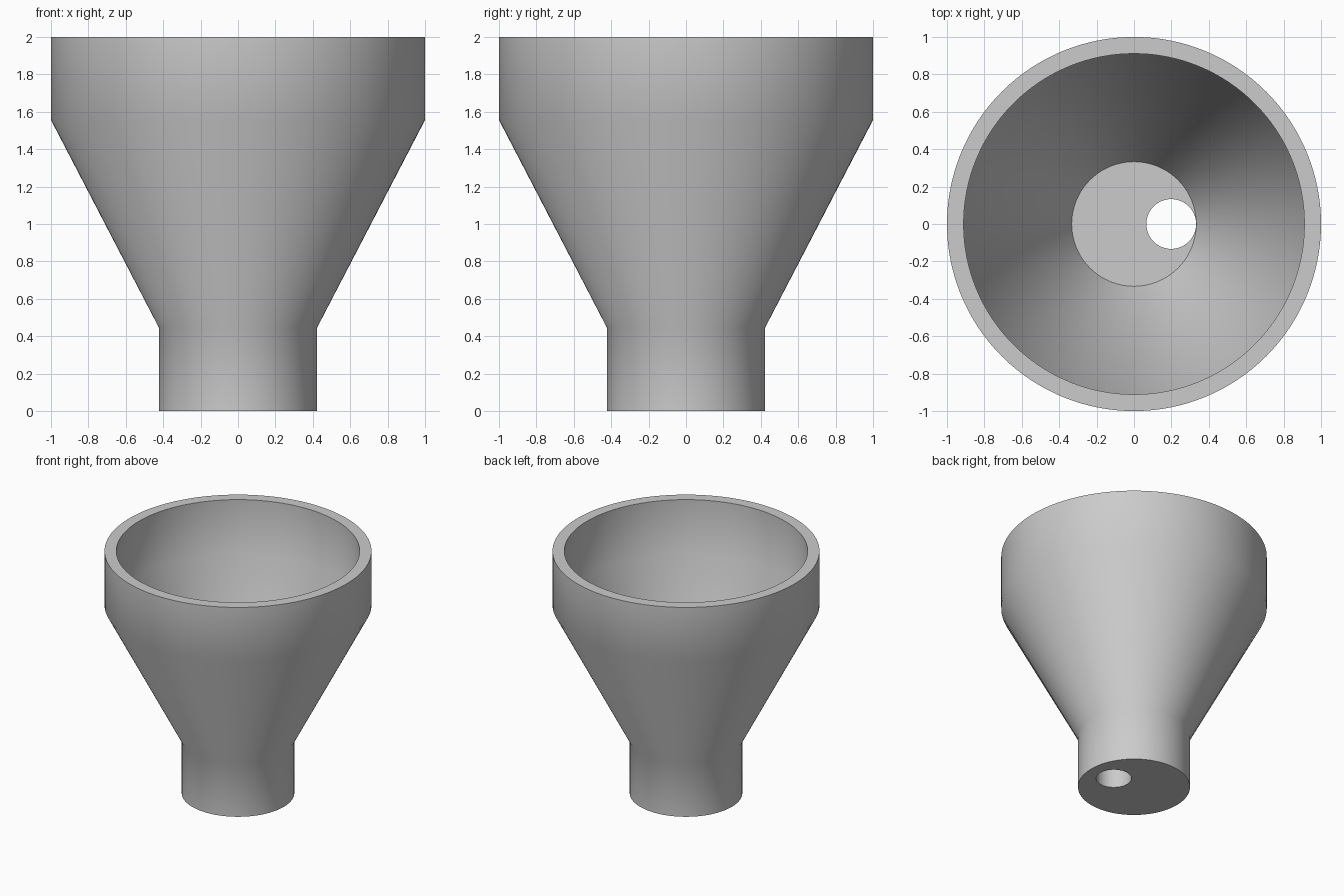
import bpy
import bmesh
from math import pi, radians
from mathutils import Matrix

cube = bpy.data.objects.get("Cube")
if cube:
    bpy.data.objects.remove(cube, do_unlink=True)

SEGMENTS = 128
NECK_Z, RIM_Z, TOP_Z = 0.444, 1.556, 2.0
WALL = 0.089
NECK_R, RIM_R = 0.422, 1.0


def make_material(name, grey):
    mat = bpy.data.materials.new(name)
    mat.use_nodes = True
    colour = (grey, grey, grey, 1)
    mat.diffuse_color = colour
    mat.node_tree.nodes["Principled BSDF"].inputs["Base Color"].default_value = colour
    return mat


def make_object(name, bm, mat):
    bmesh.ops.recalc_face_normals(bm, faces=bm.faces)
    mesh = bpy.data.meshes.new(name)
    bm.to_mesh(mesh)
    bm.free()
    mesh.materials.append(mat)
    obj = bpy.data.objects.new(name, mesh)
    bpy.context.collection.objects.link(obj)
    return obj


grey = make_material("light grey", 0.6)

# Funnel body: outer wall, flat rim, inner wall and solid neck, from one lathed profile
profile = [
    (0, 0), (NECK_R, 0), (NECK_R, NECK_Z), (RIM_R, RIM_Z), (RIM_R, TOP_Z),
    (RIM_R - WALL, TOP_Z), (RIM_R - WALL, RIM_Z), (NECK_R - WALL, NECK_Z), (0, NECK_Z),
]
bm = bmesh.new()
verts = [bm.verts.new((r, 0, z)) for r, z in profile]
edges = [bm.edges.new(pair) for pair in zip(verts, verts[1:])]
bmesh.ops.spin(bm, geom=verts + edges, cent=(0, 0, 0), axis=(0, 0, 1),
               angle=2 * pi, steps=SEGMENTS, use_duplicate=False)
bmesh.ops.remove_doubles(bm, verts=bm.verts, dist=0.0005)
funnel = make_object("funnel_body", bm, grey)

# Off-centre outlet hole through the neck
bm = bmesh.new()
bmesh.ops.create_cone(bm, cap_ends=True, segments=64, radius1=0.133, radius2=0.133,
                      depth=0.6, matrix=Matrix.Translation((0.199, 0, 0.222)))
cutter = make_object("outlet_cutter", bm, grey)
cutter.hide_render = True
cutter.hide_set(True)

hole = funnel.modifiers.new("outlet_hole", "BOOLEAN")
hole.operation = "DIFFERENCE"
hole.solver = "EXACT"
hole.object = cutter

bpy.ops.object.select_all(action="DESELECT")
funnel.select_set(True)
bpy.context.view_layer.objects.active = funnel
bpy.ops.object.modifier_apply(modifier=hole.name)
bpy.data.objects.remove(cutter, do_unlink=True)

# Smooth walls with crisp rim, base and hole edges
bpy.ops.object.shade_smooth_by_angle(angle=radians(35))
